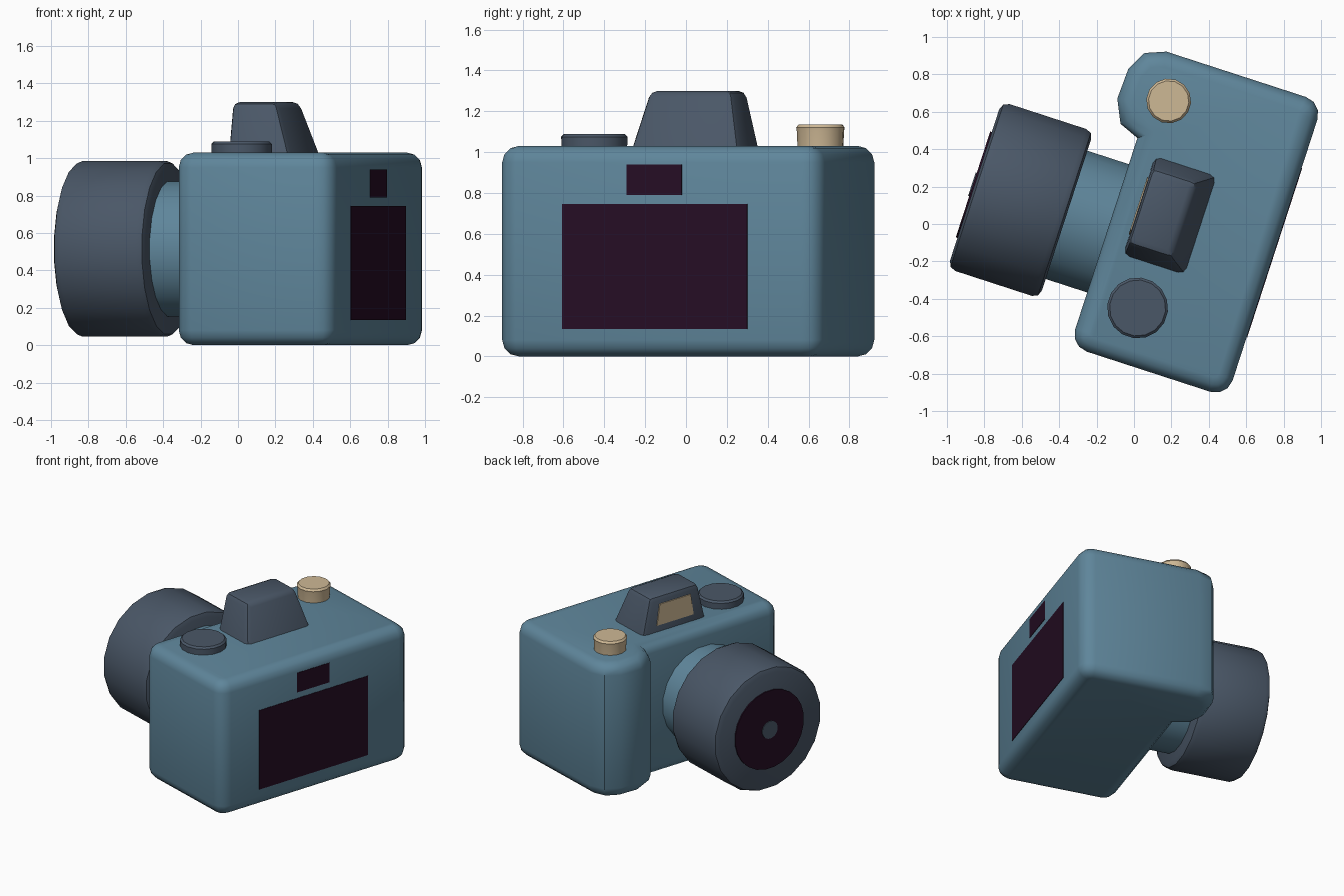
import bpy, bmesh, math
from mathutils import Matrix, Vector

if "Cube" in bpy.data.objects:
    bpy.data.objects.remove(bpy.data.objects["Cube"])

TURN = Matrix.Rotation(math.radians(-18), 4, 'Z')   # whole camera is turned


def material(name, rgb):
    m = bpy.data.materials.new(name)
    lin = [((c / 255 + 0.055) / 1.055) ** 2.4 for c in rgb]
    m.diffuse_color = (*lin, 1)
    m.use_nodes = True
    m.node_tree.nodes["Principled BSDF"].inputs["Base Color"].default_value = m.diffuse_color
    return m


BLUE = material("dusty blue", (95, 134, 155))
SLATE = material("slate grey", (74, 87, 103))
BEIGE = material("beige", (206, 184, 149))
PURPLE = material("dark purple", (38, 13, 36))


def finish(name, bm, mat, angle=35):
    bmesh.ops.recalc_face_normals(bm, faces=bm.faces)
    me = bpy.data.meshes.new(name)
    bm.to_mesh(me)
    bm.free()
    me.materials.append(mat)
    for p in me.polygons:
        p.use_smooth = True
    me.set_sharp_from_angle(angle=math.radians(angle))
    ob = bpy.data.objects.new(name, me)
    ob.matrix_world = TURN
    bpy.context.collection.objects.link(ob)
    return ob


def loft(name, rings, mat, angle=35):
    """Skin a stack of equal-length rings and cap both ends."""
    bm = bmesh.new()
    vs = [[bm.verts.new(p) for p in r] for r in rings]
    n = len(vs[0])
    for a, b in zip(vs, vs[1:]):
        for i in range(n):
            j = (i + 1) % n
            bm.faces.new((a[i], a[j], b[j], b[i]))
    bm.faces.new(vs[0])
    bm.faces.new(vs[-1])
    return finish(name, bm, mat, angle)


def lathe(name, profile, centre, axis, sides, mat):
    """Profile of (radius, distance along axis)."""
    rings = []
    for r, d in profile:
        ring = []
        for i in range(sides):
            t = 2 * math.pi * (i + 0.5) / sides
            u, v = r * math.cos(t), r * math.sin(t)
            p = (d, u, v) if axis == 'X' else (u, v, d)
            ring.append(Vector(p) + Vector(centre))
        rings.append(ring)
    return loft(name, rings, mat)


def inset(pts, t):
    """Move a counter-clockwise outline inwards by t."""
    out = []
    for i, p in enumerate(pts):
        p = Vector(p)
        d1 = (p - Vector(pts[i - 1])).normalized()
        d2 = (Vector(pts[(i + 1) % len(pts)]) - p).normalized()
        n1, n2 = Vector((-d1.y, d1.x)), Vector((-d2.y, d2.x))
        out.append(p + (n1 + n2) * (t / (1 + n1.dot(n2))))
    return out


def corner(cx, cy, r, start):
    return [(cx + r * math.cos(math.radians(start + a)),
             cy + r * math.sin(math.radians(start + a))) for a in (0, 30, 60, 90)]


# Body with front grip, lens side is -x
R = 0.095
outline = (corner(-0.125 + R, -0.727 + R, R, 180) + corner(0.76 - R, -0.727 + R, R, 270)
           + corner(0.76 - R, 0.93 - R, R, 0)
           + [(-0.12, 0.93), (-0.229, 0.887), (-0.285, 0.78), (-0.292, 0.61),
              (-0.234, 0.487), (-0.125, 0.443)])
H, B = 1.03, 0.08
steps = [math.radians(a) for a in (90, 60, 30, 0)]
levels = [(B * (1 - math.cos(a)), B * (1 - math.sin(a))) for a in steps]
levels += [(t, H - z) for t, z in reversed(levels)]
loft("camera_body", [[(p.x, p.y, z) for p in inset(outline, t)] for t, z in levels], BLUE)

# Lens barrel, focus ring, glass and centre
LC = (0, -0.065, 0.515)
lathe("lens_barrel", [(0.365, -0.40), (0.365, -0.08)], LC, 'X', 20, BLUE)
lathe("lens_ring", [(0.43, -0.875), (0.462, -0.862), (0.475, -0.83),
                    (0.475, -0.40), (0.462, -0.37), (0.43, -0.358)], LC, 'X', 20, SLATE)
lathe("lens_glass", [(0.30, -0.884), (0.30, -0.87)], LC, 'X', 24, PURPLE)
lathe("lens_centre", [(0.067, -0.890), (0.067, -0.88)], LC, 'X', 16, SLATE)

# Viewfinder hump: upright front, sloping back and sides
bm = bmesh.new()
low = [bm.verts.new(p + (1.0,)) for p in ((-0.005, -0.18), (0.35, -0.18), (0.35, 0.385), (-0.005, 0.385))]
top = [bm.verts.new(p + (1.3,)) for p in ((0.0, -0.11), (0.25, -0.11), (0.25, 0.315), (0.0, 0.315))]
for i in range(4):
    j = (i + 1) % 4
    bm.faces.new((low[i], low[j], top[j], top[i]))
bm.faces.new(low)
bm.faces.new(top)
edges = [e for e in bm.edges if e.verts[0].co.z + e.verts[1].co.z > 2.1]
bmesh.ops.bevel(bm, geom=edges, offset=0.035, segments=2, profile=0.5, affect='EDGES')
finish("viewfinder_hump", bm, SLATE)

# Beige window on the hump front
window = [(-0.06, 1.08), (0.26, 1.08), (0.235, 1.24), (-0.035, 1.24)]
loft("viewfinder_window", [[(x, y, z) for y, z in window] for x in (-0.010, -0.002)], BEIGE)

# Back screen and eyepiece plates
for name, y0, y1, z0, z1 in (("back_screen", -0.389, 0.5625, 0.135, 0.745),
                             ("eyepiece", -0.058, 0.226, 0.79, 0.94)):
    rect = [(y0, z0), (y1, z0), (y1, z1), (y0, z1)]
    loft(name, [[(x, y, z) for y, z in rect] for x in (0.756, 0.763)], PURPLE)

# Shutter button and dial on the top
lathe("shutter_button", [(0.112, 1.0), (0.117, 1.105), (0.12, 1.12), (0.108, 1.135)],
      (-0.027, 0.683, 0), 'Z', 14, BEIGE)
lathe("top_dial", [(0.162, 1.0), (0.163, 1.075), (0.15, 1.088)],
      (0.157, -0.421, 0), 'Z', 16, SLATE)
